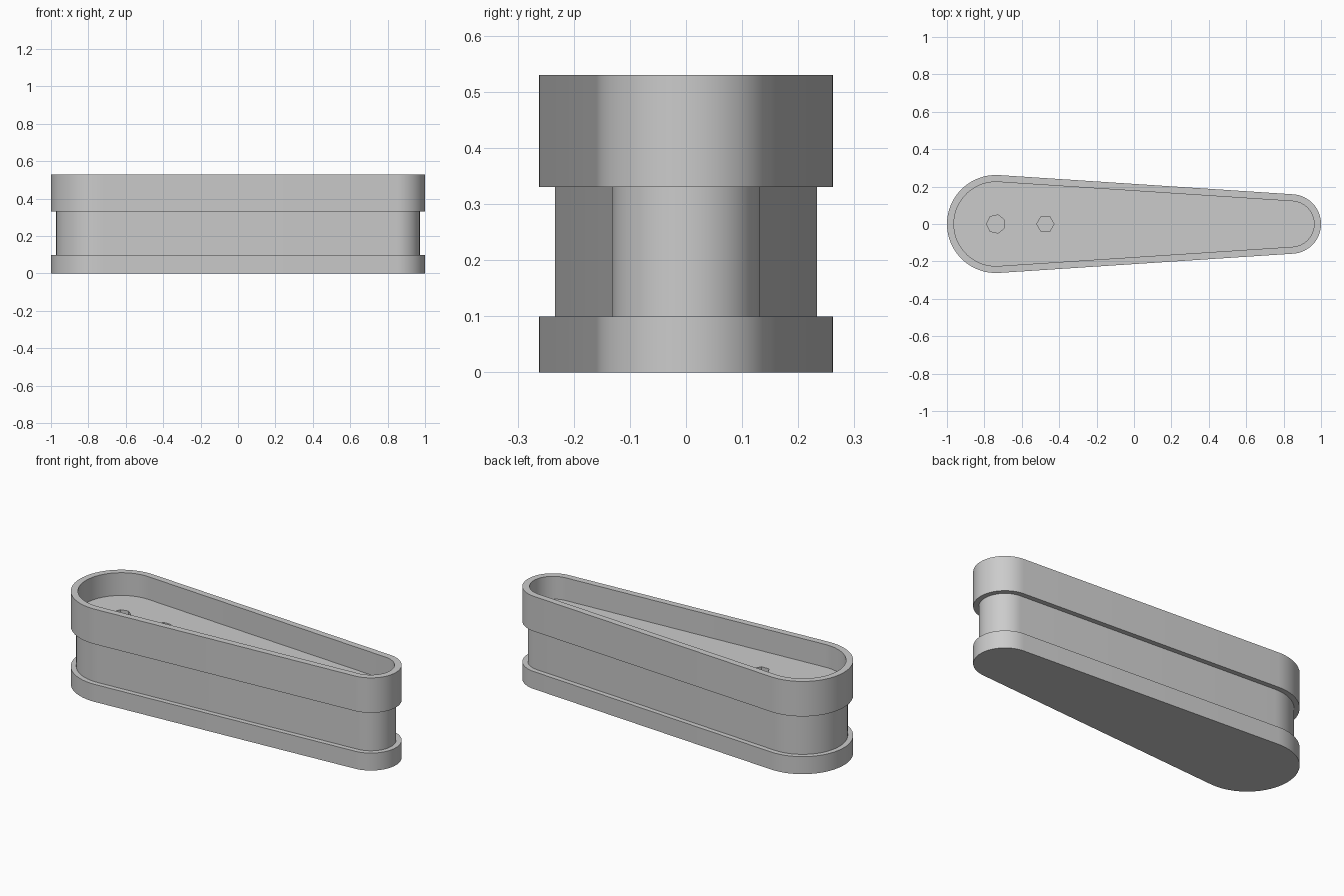
import bpy
import bmesh
from math import sin, cos, pi, asin, radians

if "Cube" in bpy.data.objects:
    bpy.data.objects.remove(bpy.data.objects["Cube"])

# Plain grey material
grey = bpy.data.materials.new("plain grey")
grey.use_nodes = True
colour = (0.6, 0.6, 0.6, 1)
grey.diffuse_color = colour
grey.node_tree.nodes["Principled BSDF"].inputs["Base Color"].default_value = colour

BIG_R, SMALL_R = 0.262, 0.159
BIG_X, SMALL_X = BIG_R - 1, 1 - SMALL_R
STEPS = 32


def outline(inset):
    """Tapered slot: two arcs joined by their common tangents."""
    tilt = asin((BIG_R - SMALL_R) / (SMALL_X - BIG_X))
    a = pi / 2 - tilt
    points = []
    for cx, r, start, end in ((SMALL_X, SMALL_R, -a, a),
                              (BIG_X, BIG_R, a, 2 * pi - a)):
        for i in range(STEPS + 1):
            t = start + (end - start) * i / STEPS
            points.append((cx + (r - inset) * cos(t), (r - inset) * sin(t)))
    return points


def make_object(name, bm):
    bmesh.ops.recalc_face_normals(bm, faces=bm.faces)
    mesh = bpy.data.meshes.new(name)
    bm.to_mesh(mesh)
    bm.free()
    mesh.materials.append(grey)
    obj = bpy.data.objects.new(name, mesh)
    bpy.context.collection.objects.link(obj)
    return obj


# Casing: base band, recessed waist, upper band and sunken tray floor
levels = [(0, 0), (0, 0.1), (0.028, 0.1), (0.028, 0.33),
          (0, 0.33), (0, 0.53), (0.037, 0.53), (0.037, 0.4)]
bm = bmesh.new()
rings = [[bm.verts.new((x, y, z)) for x, y in outline(inset)]
         for inset, z in levels]
for low, high in zip(rings, rings[1:]):
    for i in range(len(low)):
        j = (i + 1) % len(low)
        bm.faces.new((low[i], low[j], high[j], high[i]))
bm.faces.new(rings[0][::-1])
bm.faces.new(rings[-1])
casing = make_object("casing", bm)

# Two blind sockets in the tray floor
for name, x, sides, radius in (("large_socket_cutter", BIG_X, 7, 0.05),
                               ("small_socket_cutter", -0.474, 6, 0.046)):
    bm = bmesh.new()
    bmesh.ops.create_cone(bm, cap_ends=True, segments=sides,
                          radius1=radius, radius2=radius, depth=0.2)
    # Point one corner along +x
    corner = max(bm.verts, key=lambda v: v.co.x).co.copy()
    turn = -corner.xy.angle_signed((1, 0)) if abs(corner.y) > 1e-5 else 0
    for v in bm.verts:
        px, py = v.co.x, v.co.y
        v.co.x = px * cos(turn) + py * sin(turn)
        v.co.y = py * cos(turn) - px * sin(turn)
    bmesh.ops.translate(bm, verts=bm.verts, vec=(x, 0, 0.4))
    cutter = make_object(name, bm)
    cutter.hide_render = True

    bpy.context.view_layer.objects.active = casing
    cut = casing.modifiers.new(name, "BOOLEAN")
    cut.operation = "DIFFERENCE"
    cut.solver = "EXACT"
    cut.object = cutter
    bpy.ops.object.modifier_apply(modifier=cut.name)
    bpy.data.objects.remove(cutter)

# Smooth round ends with crisp rims
bpy.ops.object.select_all(action="DESELECT")
casing.select_set(True)
bpy.context.view_layer.objects.active = casing
bpy.ops.object.shade_smooth_by_angle(angle=radians(30))
